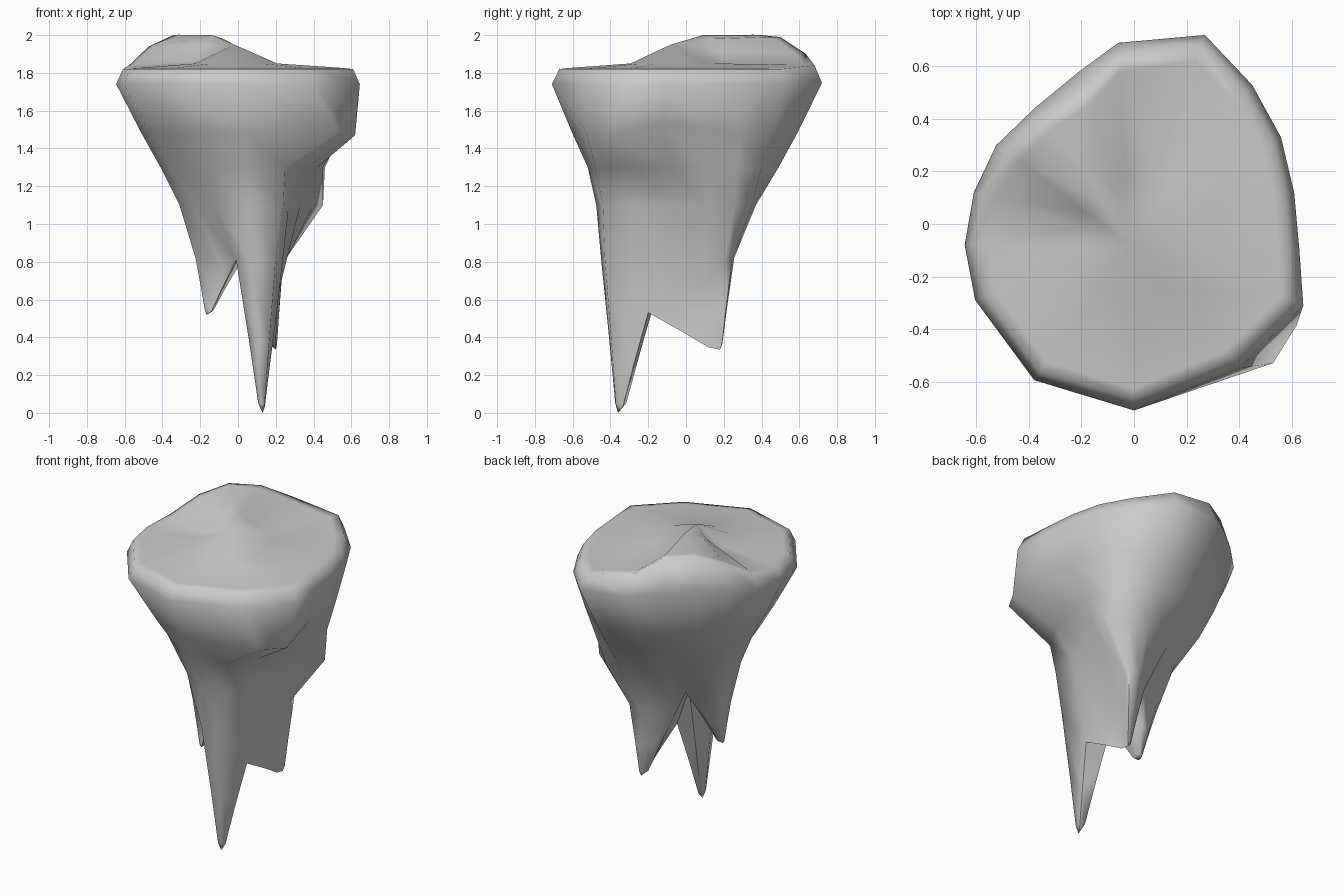
import bpy, bmesh, math
from mathutils import Vector

if "Cube" in bpy.data.objects:
    bpy.data.objects.remove(bpy.data.objects["Cube"])

# Plan outlines, counter-clockwise from the front, at key heights
rim = [(0, -.71), (.40, -.55), (.645, -.31), (.63, -.1), (.61, .12), (.56, .33),
       (.45, .53), (.27, .72), (-.06, .69), (-.21, .58), (-.38, .44), (-.525, .30),
       (-.61, .12), (-.645, -.08), (-.605, -.29), (-.38, -.595)]
neck = [(.05, -.52), (.25, -.48), (.36, -.3), (.42, -.08), (.45, .1), (.46, .27),
        (.38, .4), (.22, .49), (-.03, .44), (-.16, .36), (-.28, .26), (-.37, .16),
        (-.41, .04), (-.41, -.1), (-.36, -.26), (-.13, -.45)]
waist = [(.05, -.475), (.24, -.44), (.27, -.25), (.33, -.05), (.4, .12), (.45, .26),
         (.34, .35), (.2, .37), (.05, .31), (-.06, .24), (-.16, .16), (-.25, .08),
         (-.3, -.02), (-.31, -.13), (-.23, -.23), (-.12, -.36)]
fork = [(.05, -.45), (.2, -.43), (.205, -.2), (.2, -.08), (.2, .1), (.235, .2),
        (.24, .245), (.17, .255), (.09, .19), (.02, .12), (-.04, .06), (-.15, .03),
        (-.22, -.06), (-.225, -.15), (-.08, -.2), (-.01, -.3)]
fork_z = {2: .53, 3: .58, 4: .7, 5: .79, 10: .9, 14: .77, 15: .81}   # gaps between the roots

# Raised ridge at the back left of the top, per outline index
rim_lift = {7: .02, 8: .08, 9: .17, 10: .18, 11: .12, 12: .02}
mid_lift = {8: .06, 9: .13, 10: .15, 11: .09, 12: .01}
inset = {8: .92, 9: .86, 10: .9, 11: .9}
peak = Vector((-.02, -.08, 1.95))


def flat(points, z):
    return [Vector((x, y, z)) for x, y in points]


outer = [p + Vector((0, 0, .35 * rim_lift.get(i, 0))) for i, p in enumerate(flat(rim, 1.74))]
inner, shelf, middle = [], [], []
for i, (x, y) in enumerate(rim):
    s = inset.get(i, .945)
    p = Vector((x * s, y * s, 1.82 + rim_lift.get(i, 0)))
    q = peak.lerp(p, .36)
    q.z = 1.85 + mid_lift.get(i, 0)
    inner.append(p)
    middle.append(q)
    shelf.append(p.lerp(q, .12) + Vector((0, 0, .002)))

# Underside of the crown, with the overhanging corner at front right
under = [a.lerp(b, .57) for a, b in zip(flat(rim, 1.74), flat(neck, 1.3))]
for p in under:
    p.z = 1.48
under[1] = Vector((.53, -.53, 1.49))
under[2] = Vector((.62, -.385, 1.47))
under[3] = Vector((.6, -.12, 1.54))
under[4] = Vector((.555, .1, 1.5))

forks = [Vector((x, y, fork_z.get(i, .82))) for i, (x, y) in enumerate(fork)]

bm = bmesh.new()


def skin(a, b):
    """Quads between two closed loops of vertices."""
    n = len(a)
    for i in range(n):
        j = (i + 1) % n
        bm.faces.new((a[i], b[i], b[j], a[j]))


def fan(loop, point):
    """Close a loop to a single point."""
    v = bm.verts.new(point)
    for i in range(len(loop)):
        bm.faces.new((loop[i], v, loop[(i + 1) % len(loop)]))


# Crown and trunk
rings = [middle, shelf, inner, outer, under, flat(neck, 1.3), flat(waist, 1.1), forks]
rows = [[bm.verts.new(p) for p in ring] for ring in rings]
for a, b in zip(rows, rows[1:]):
    skin(a, b)
fan(rows[0], peak)

# Three roots grow from parts of the last ring and share one point under the trunk
crotch = bm.verts.new((.04, -.09, .84))
roots = [((15, 0, 1, 2), (.13, -.36, 0)),                  # front
         (range(2, 11), (.2, .18, .335)),                  # back right
         ((10, 11, 12, 13, 14, 15), (-.165, -.15, .52))]   # left
for ids, tip in roots:
    tip = Vector(tip)
    start = [rows[-1][i] for i in ids] + [crotch]
    loop = start
    for xy, z in ((.48, .52), (.84, .94)):
        ring = []
        for v in start:
            p = v.co.lerp(tip, xy)
            p.z = v.co.z + (tip.z - v.co.z) * z
            ring.append(bm.verts.new(p))
        skin(loop, ring)
        loop = ring
    fan(loop, tip)

# The wall between front and back roots steps up behind the front root
bmesh.ops.recalc_face_normals(bm, faces=bm.faces)
mesh = bpy.data.meshes.new("crown_with_roots")
bm.to_mesh(mesh)
bm.free()
body = bpy.data.objects.new("crown_with_roots", mesh)
bpy.context.collection.objects.link(body)
body.select_set(True)
bpy.context.view_layer.objects.active = body
bpy.ops.object.shade_smooth_by_angle(angle=math.radians(75))
